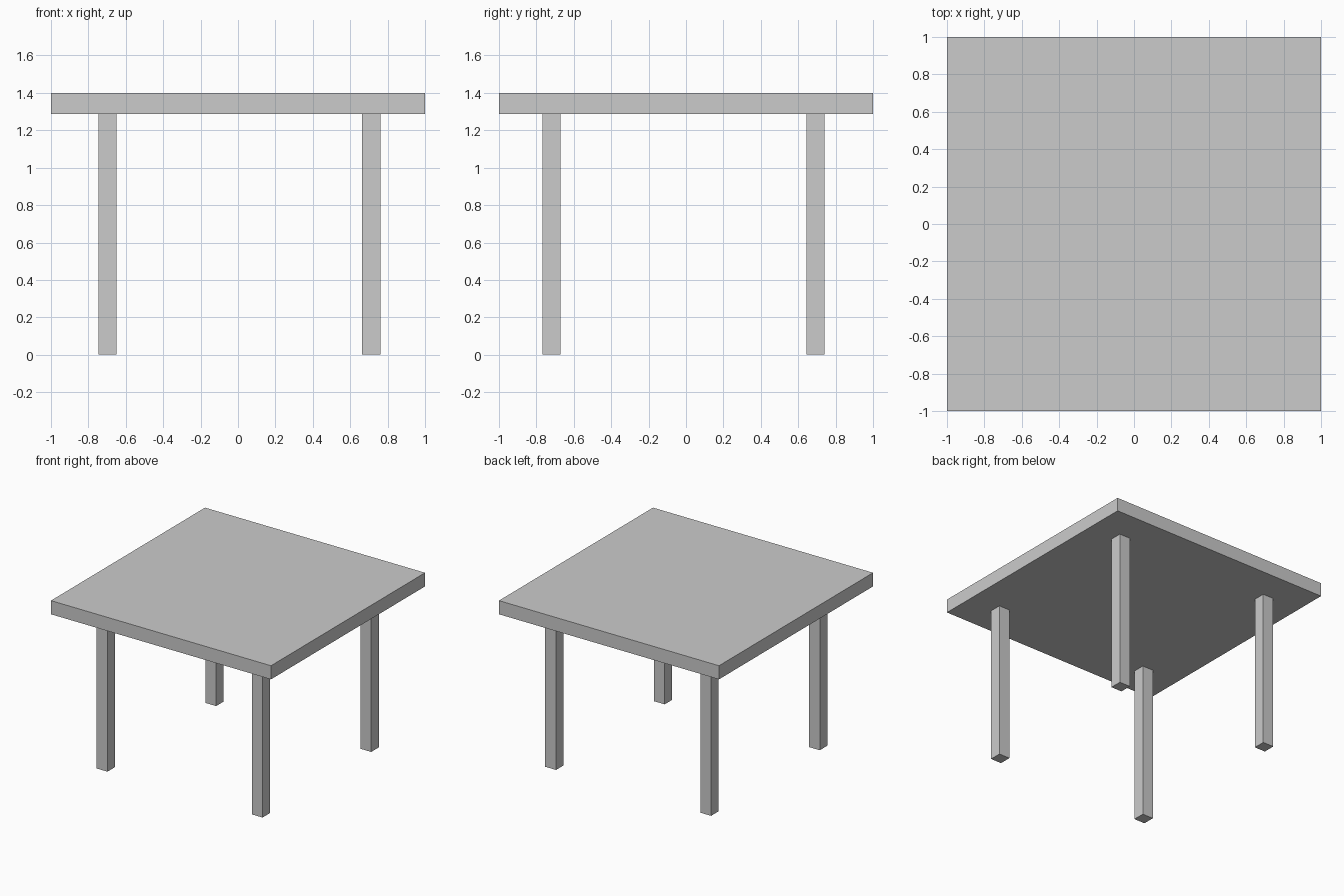
import bpy

if "Cube" in bpy.data.objects:
    bpy.data.objects.remove(bpy.data.objects["Cube"])

TOP_Z, UNDER_Z = 1.40, 1.288
LEG_WIDTH = 0.098


def box(name, centre, size):
    bpy.ops.mesh.primitive_cube_add(size=1, location=centre)
    obj = bpy.context.object
    obj.name = name
    obj.scale = size
    bpy.ops.object.transform_apply(location=False, rotation=False, scale=True)
    return obj


# Square table top
box("table_top", (0, 0, (TOP_Z + UNDER_Z) / 2), (2, 2, TOP_Z - UNDER_Z))

# Four square legs, set slightly off centre
for side, x in (("left", -0.698), ("right", 0.712)):
    for end, y in (("front", -0.719), ("back", 0.692)):
        box(f"{end}_{side}_leg", (x, y, UNDER_Z / 2),
            (LEG_WIDTH, LEG_WIDTH, UNDER_Z))
